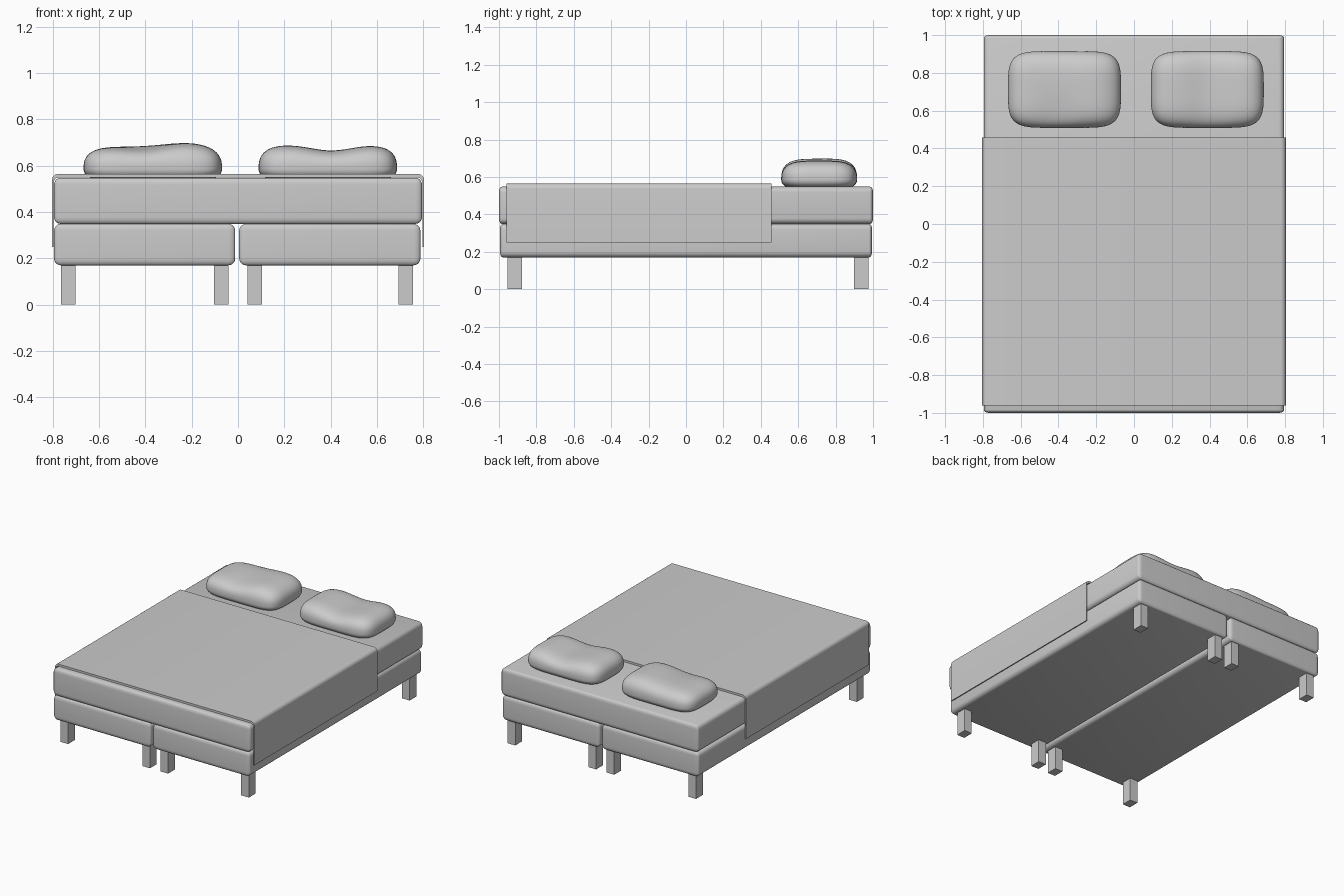
import bpy, bmesh, math

if "Cube" in bpy.data.objects:
    bpy.data.objects.remove(bpy.data.objects["Cube"])


def finish(name, bm, smooth=True):
    bmesh.ops.recalc_face_normals(bm, faces=bm.faces)
    mesh = bpy.data.meshes.new(name)
    bm.to_mesh(mesh)
    bm.free()
    obj = bpy.data.objects.new(name, mesh)
    bpy.context.collection.objects.link(obj)
    if smooth:
        bpy.ops.object.select_all(action='DESELECT')
        obj.select_set(True)
        bpy.context.view_layer.objects.active = obj
        bpy.ops.object.shade_smooth_by_angle(angle=math.radians(35))
    return obj


def box(name, lo, hi, radius=0.0):
    """Box between two corners; rounding is half as deep along y."""
    squash = 0.55 if radius else 1.0
    size = [b - a for a, b in zip(lo, hi)]
    mid = [(a + b) / 2 for a, b in zip(lo, hi)]
    bm = bmesh.new()
    bmesh.ops.create_cube(bm, size=1)
    bmesh.ops.scale(bm, vec=(size[0], size[1] / squash, size[2]), verts=bm.verts)
    if radius:
        bmesh.ops.bevel(bm, geom=bm.edges[:], offset=radius, segments=5,
                        profile=0.5, affect='EDGES')
    bmesh.ops.scale(bm, vec=(1, squash, 1), verts=bm.verts)
    bmesh.ops.translate(bm, vec=mid, verts=bm.verts)
    return finish(name, bm, bool(radius))


# Two box-spring bases and the mattress
box("left_base", (-0.795, -0.995, 0.17), (-0.012, 0.995, 0.349), 0.03)
box("right_base", (0.005, -0.995, 0.17), (0.788, 0.995, 0.349), 0.03)
box("mattress", (-0.795, -1.0, 0.349), (0.795, 1.0, 0.548), 0.03)

# Square legs, four under each base
for x in (-0.733, -0.073, 0.073, 0.725):
    for y, end in ((-0.915, "front"), (0.936, "back")):
        box(f"{end}_leg", (x - 0.031, y - 0.039, 0), (x + 0.031, y + 0.039, 0.175))


# Blanket: thin U-shaped profile draped over the mattress
def drape(half, top, radius, bottom):
    right = [(half, bottom)]
    for i in range(7):
        a = i / 6 * math.pi / 2
        right.append((half - radius + radius * math.cos(a),
                      top - radius + radius * math.sin(a)))
    return right + [(-x, z) for x, z in reversed(right)]


outer = drape(0.804, 0.565, 0.028, 0.25)
inner = drape(0.797, 0.55, 0.025, 0.25)
bm = bmesh.new()
rings = [[[bm.verts.new((x, y, z)) for x, z in p] for p in (outer, inner)]
         for y in (-0.96, 0.458)]
(fo, fi), (bo, bi) = rings
n = len(fo)
for i in range(n - 1):
    for a, b in ((fo, bo), (fi, bi), (fo, fi), (bo, bi)):
        bm.faces.new((a[i], a[i + 1], b[i + 1], b[i]))
for i in (0, n - 1):
    bm.faces.new((fo[i], bo[i], bi[i], fi[i]))
finish("blanket", bm)


# Pillows: cube sphere pushed onto a boxy superellipsoid, with a dented top
def pillow(name, cx, cy, top):
    bm = bmesh.new()
    bmesh.ops.create_cube(bm, size=2)
    bmesh.ops.subdivide_edges(bm, edges=bm.edges[:], cuts=23, use_grid_fill=True)
    for v in bm.verts:
        d = v.co.normalized()
        lo, hi = 0.0, 2.0
        for _ in range(24):
            r = (lo + hi) / 2
            inside = abs(d.x * r) ** 5.5 + abs(d.y * r) ** 4 + abs(d.z * r) ** 2.5 < 1
            lo, hi = (r, hi) if inside else (lo, r)
        u, w, t = d * lo
        height = top(u, w) - 0.59 if t > 0 else 0.06
        v.co = (cx + 0.299 * u, cy + 0.203 * w, 0.59 + height * t)
    finish(name, bm)


def bump(u, c, width):
    return math.exp(-((u - c) / width) ** 2)


pillow("left_pillow", -0.368, 0.712,
       lambda u, w: 0.683 + 0.016 * bump(u, 0.5, 0.5)
       - 0.012 * bump(u, -0.1, 0.4) * bump(w, -0.7, 0.6))
pillow("right_pillow", 0.388, 0.712,
       lambda u, w: 0.692 - 0.026 * bump(u, 0.05, 0.42))
